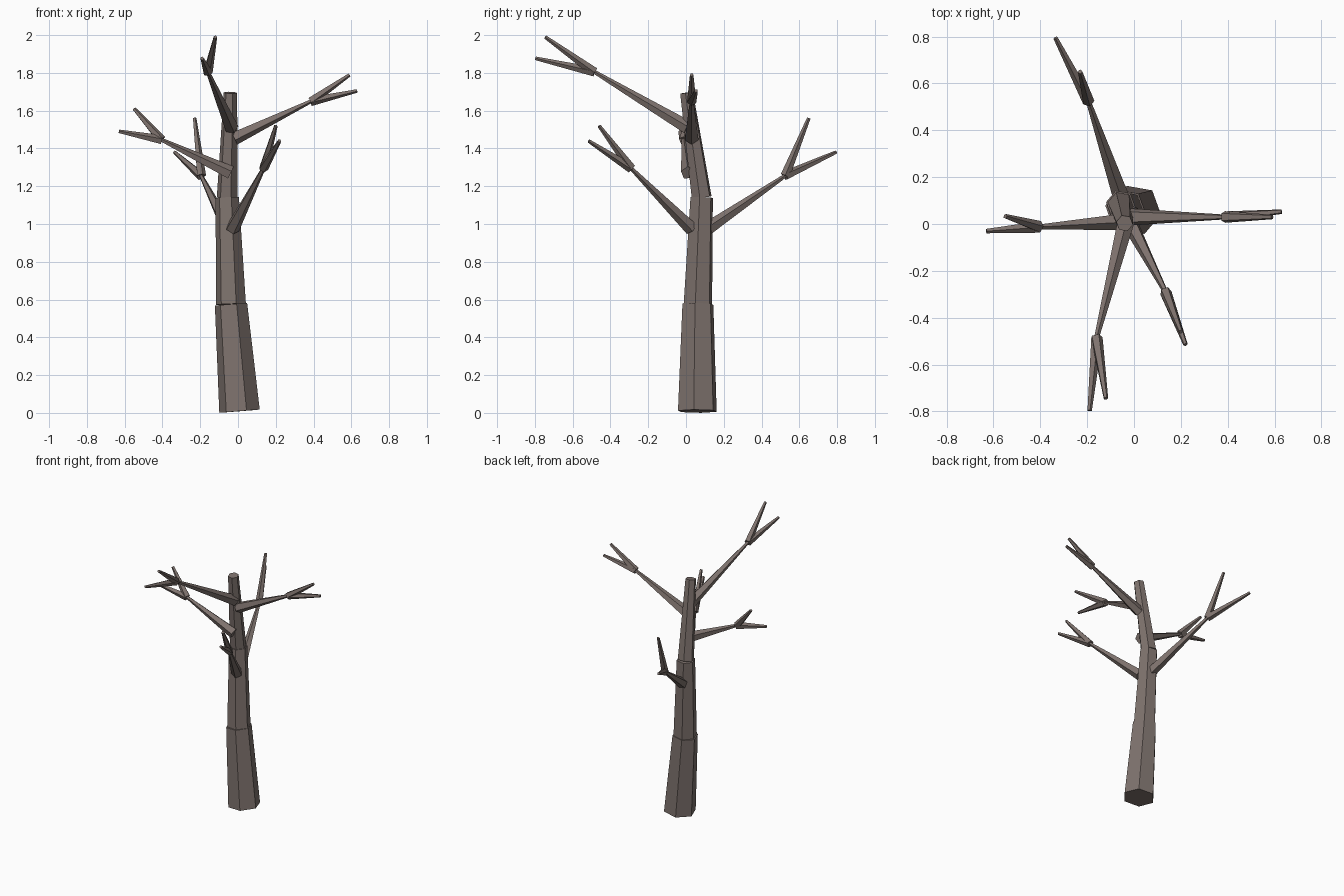
import bpy, bmesh, math
from mathutils import Vector, Matrix

if "Cube" in bpy.data.objects:
    bpy.data.objects.remove(bpy.data.objects["Cube"])

bark = bpy.data.materials.new("bark")
bark.diffuse_color = (0.21, 0.17, 0.155, 1)
bark.use_nodes = True
bark.node_tree.nodes["Principled BSDF"].inputs["Base Color"].default_value = bark.diffuse_color


def limb(name, a, b, r1, r2, sides, spin=0):
    """Flat-sided tapered limb from point a to point b."""
    a, b = Vector(a), Vector(b)
    d = b - a
    bm = bmesh.new()
    ring = lambda r, z: [bm.verts.new((r * math.cos(t), r * math.sin(t), z)) for t in
                         (math.radians(spin) + i * math.tau / sides for i in range(sides))]
    low, high = ring(r1, 0), ring(r2, d.length)
    for i in range(sides):
        j = (i + 1) % sides
        bm.faces.new((low[i], low[j], high[j], high[i]))
    bm.faces.new(low[::-1])
    bm.faces.new(high)
    rot = Vector((0, 0, 1)).rotation_difference(d).to_matrix().to_4x4()
    bm.transform(Matrix.Translation(a) @ rot)
    mesh = bpy.data.meshes.new(name)
    bm.to_mesh(mesh)
    bm.free()
    mesh.materials.append(bark)
    ob = bpy.data.objects.new(name, mesh)
    bpy.context.collection.objects.link(ob)


# Trunk: three stacked hexagonal sections, stepping in and bending
path = [(0.008, 0.06, 0.009), (-0.037, 0.063, 0.575), (-0.057, 0.083, 1.14), (-0.04, 0.003, 1.695)]
radii = [(0.109, 0.087), (0.08, 0.063), (0.056, 0.036)]
for i, (r1, r2) in enumerate(radii):
    limb(f"trunk_section_{i + 1}", path[i], path[i + 1], r1, r2, 6, -10)

# Branches: start, fork, and the two twig tips
branches = {
    "right": [(-0.02, 0.03, 1.455), (0.385, 0.03, 1.65), (0.59, 0.03, 1.79), (0.63, 0.053, 1.705)],
    "left": [(-0.04, 0.01, 1.27), (-0.405, -0.012, 1.445), (-0.55, 0.033, 1.61), (-0.63, -0.03, 1.49)],
    "back": [(-0.05, 0.10, 0.965), (-0.195, 0.525, 1.255), (-0.23, 0.65, 1.56), (-0.335, 0.795, 1.38)],
    "front_left": [(-0.035, 0.01, 1.51), (-0.16, -0.485, 1.805), (-0.12, -0.745, 1.99), (-0.19, -0.797, 1.877)],
    "front_right": [(-0.03, 0.03, 0.975), (0.135, -0.29, 1.295), (0.2, -0.46, 1.52), (0.22, -0.515, 1.44)],
}
for name, (start, fork, tip_a, tip_b) in branches.items():
    limb(f"{name}_branch", start, fork, 0.038, 0.011, 5)
    limb(f"{name}_twig_upper", fork, tip_a, 0.026, 0.01, 5)
    limb(f"{name}_twig_lower", fork, tip_b, 0.026, 0.01, 5)
